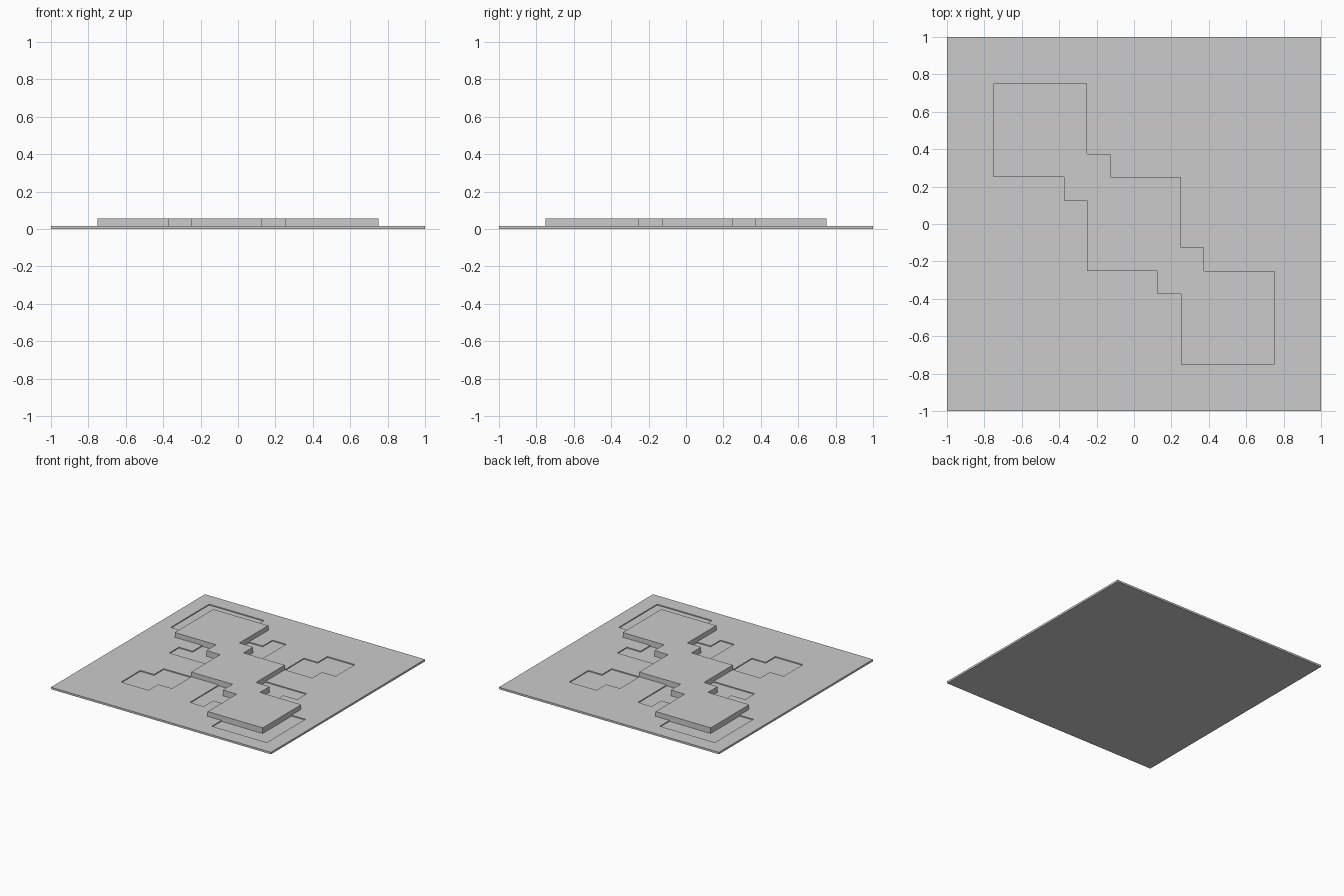
import bpy
import bmesh

cube = bpy.data.objects.get("Cube")
if cube:
    bpy.data.objects.remove(cube, do_unlink=True)

TOP, PIT, PLATEAU = 0.016, 0.008, 0.055

grey = bpy.data.materials.new("light grey")
grey.use_nodes = True
colour = (0.6, 0.6, 0.6, 1)
grey.diffuse_color = colour
grey.node_tree.nodes["Principled BSDF"].inputs["Base Color"].default_value = colour


def square(x, y, half):
    return (x - half, x + half, y - half, y + half)


def inside(face, rects):
    c = face.calc_center_median()
    return any(a < c.x < b and d < c.y < e for a, b, d, e in rects)


def turned(rects):
    """Add the half-turn copies of the rectangles."""
    return rects + [(-b, -a, -e, -d) for a, b, d, e in rects]


def mirrored(rects):
    """Add the copies reflected across the falling diagonal."""
    return rects + [(-e, -d, -b, -a) for a, b, d, e in rects]


# Raised stepped plateau: three large squares joined by small ones
plateau = turned([square(0, 0, 0.25), square(-0.5, 0.5, 0.25),
                  square(-0.25, 0.25, 0.125)])

# Shallow recesses around the plateau
corner_pits = turned([square(-0.625, 0.625, 0.25)])
diagonal_pits = turned([square(0.375, 0.375, 0.125), square(0.5, 0.5, 0.125)])
side_pits = turned(mirrored([(-0.25, 0, 0.25, 0.5), (-0.125, 0, 0.5, 0.625)]))
pits = corner_pits + diagonal_pits + side_pits


def shift_region(bm, faces, dz):
    """Extrude a region of the top vertically, leaving no faces behind."""
    result = bmesh.ops.extrude_face_region(bm, geom=faces)
    verts = [v for v in result["geom"] if isinstance(v, bmesh.types.BMVert)]
    bmesh.ops.translate(bm, verts=verts, vec=(0, 0, dz))
    old = [f for f in faces if f.is_valid]
    if old:
        bmesh.ops.delete(bm, geom=old, context='FACES')


# Top sheet divided into square cells
bm = bmesh.new()
bmesh.ops.create_grid(bm, x_segments=16, y_segments=16, size=1)
bmesh.ops.translate(bm, verts=bm.verts, vec=(0, 0, TOP))
raised = [f for f in bm.faces if inside(f, plateau)]
sunken = [f for f in bm.faces if inside(f, pits) and not inside(f, plateau)]
shift_region(bm, sunken, PIT - TOP)
shift_region(bm, raised, PLATEAU - TOP)

# Plate rim and underside
rim = [e for e in bm.edges if e.is_boundary]
skirt = bmesh.ops.extrude_edge_only(bm, edges=rim)["geom"]
for v in skirt:
    if isinstance(v, bmesh.types.BMVert):
        v.co.z = 0
bmesh.ops.edgeloop_fill(bm, edges=[e for e in bm.edges if e.is_boundary])
bmesh.ops.recalc_face_normals(bm, faces=bm.faces)

mesh = bpy.data.meshes.new("stepped_plate")
bm.to_mesh(mesh)
bm.free()
mesh.materials.append(grey)
bpy.context.collection.objects.link(bpy.data.objects.new("stepped_plate", mesh))
